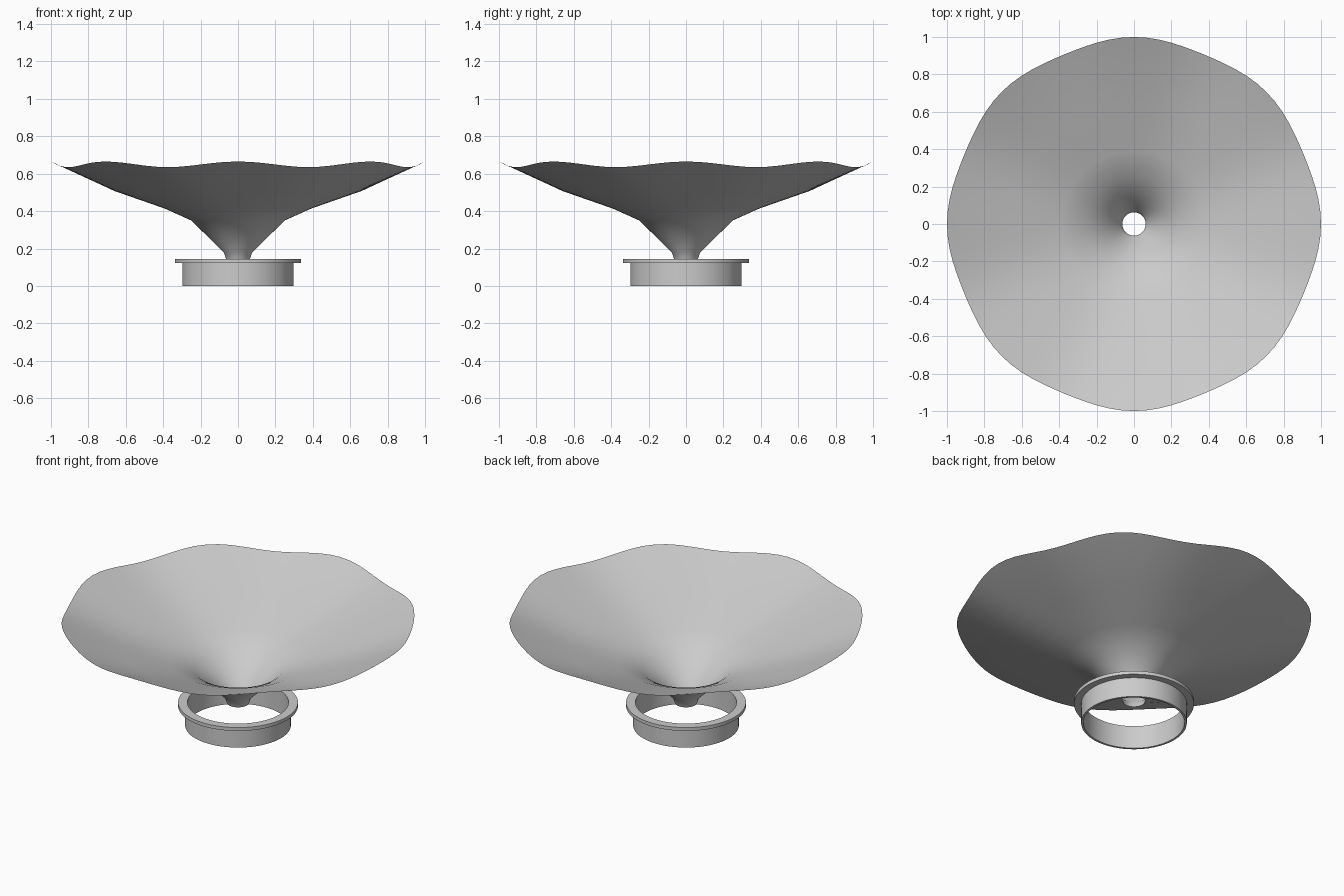
import bpy, bmesh
from math import cos, sin, pi, radians

cube = bpy.data.objects.get("Cube")
if cube:
    bpy.data.objects.remove(cube, do_unlink=True)

GREY = (0.6, 0.6, 0.6, 1.0)
mat = bpy.data.materials.new("plain grey")
mat.use_nodes = True
mat.diffuse_color = GREY
bsdf = next(n for n in mat.node_tree.nodes if n.type == 'BSDF_PRINCIPLED')
bsdf.inputs["Base Color"].default_value = GREY


def lathe(name, profile, segments, closed=False, angle=30):
    """Revolve (radius, height, wave) points; wave ripples the ring in eight lobes."""
    bm = bmesh.new()
    rings = []
    for r, z, wave in profile:
        ring = []
        for i in range(segments):
            a = 2 * pi * i / segments
            w = wave * cos(8 * a)
            rr = r + 0.65 * w
            ring.append(bm.verts.new((rr * cos(a), rr * sin(a), z + w)))
        rings.append(ring)
    pairs = list(zip(rings, rings[1:]))
    if closed:
        pairs.append((rings[-1], rings[0]))
    for low, high in pairs:
        for i in range(segments):
            j = (i + 1) % segments
            bm.faces.new((low[i], low[j], high[j], high[i]))
    if closed:
        bmesh.ops.recalc_face_normals(bm, faces=bm.faces)
    else:
        bmesh.ops.reverse_faces(bm, faces=bm.faces)  # face the open side up
    mesh = bpy.data.meshes.new(name)
    bm.to_mesh(mesh)
    bm.free()
    mesh.materials.append(mat)
    obj = bpy.data.objects.new(name, mesh)
    bpy.context.collection.objects.link(obj)
    bpy.ops.object.select_all(action='DESELECT')
    obj.select_set(True)
    bpy.context.view_layer.objects.active = obj
    bpy.ops.object.shade_smooth_by_angle(angle=radians(angle))
    return obj


# Thin flared bowl with an open neck and a rippled rim
lathe("flared_bowl", [
    (0.062, 0.14, 0), (0.075, 0.178, 0), (0.25, 0.35, 0),
    (0.39, 0.413, 0), (0.66, 0.505, 0.003), (0.99, 0.65, 0.015),
], 96, angle=60)

# Open base ring: a short tube with a flange around its top
lathe("base_ring", [
    (0.285, 0, 0), (0.298, 0, 0), (0.298, 0.122, 0),
    (0.338, 0.122, 0), (0.338, 0.143, 0), (0.285, 0.143, 0),
], 64, closed=True)
